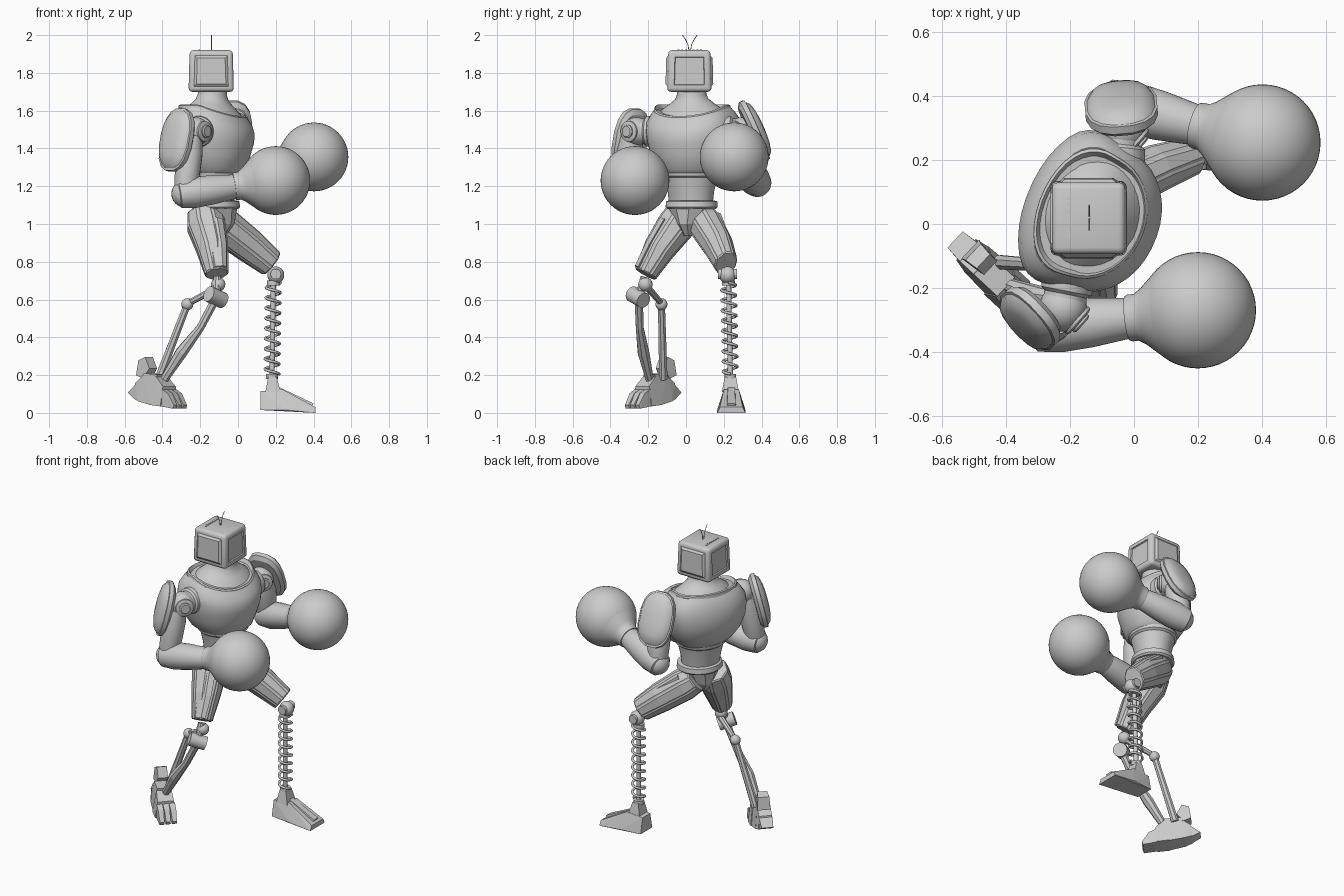
import bpy, bmesh, math
from mathutils import Vector, Matrix

if "Cube" in bpy.data.objects:
    bpy.data.objects.remove(bpy.data.objects["Cube"], do_unlink=True)

GREY = bpy.data.materials.new("plain grey")
GREY.use_nodes = True
GREY.diffuse_color = (0.6, 0.6, 0.6, 1)
GREY.node_tree.nodes["Principled BSDF"].inputs["Base Color"].default_value = (0.6, 0.6, 0.6, 1)


def finish(name, bm, smooth=True, matrix=None):
    if matrix:
        bm.transform(matrix)
    bmesh.ops.recalc_face_normals(bm, faces=bm.faces)
    mesh = bpy.data.meshes.new(name)
    bm.to_mesh(mesh)
    bm.free()
    mesh.materials.append(GREY)
    if smooth:
        mesh.shade_smooth()
        mesh.set_sharp_from_angle(angle=math.radians(35))
    ob = bpy.data.objects.new(name, mesh)
    bpy.context.collection.objects.link(ob)
    return ob


def superpoint(i, sides, power):
    a = 2 * math.pi * (i + 0.5) / sides
    c, s = math.cos(a), math.sin(a)
    return math.copysign(abs(c) ** (2 / power), c), math.copysign(abs(s) ** (2 / power), s)


def loft(name, rings, sides=32, power=2, smooth=True, panel=0):
    """Skin rings given as (centre, half-axis u, half-axis v); optionally raise one long panel per side."""
    bm = bmesh.new()
    loops = []
    for c, u, v in rings:
        pts = [superpoint(i, sides, power) for i in range(sides)]
        loops.append([bm.verts.new(c + u * p + v * q) for p, q in pts])
    strips = []
    for i in range(sides):
        j = (i + 1) % sides
        strips.append([bm.faces.new((a[i], a[j], b[j], b[i])) for a, b in zip(loops, loops[1:])])
    bm.faces.new(loops[0])
    bm.faces.new(loops[-1])
    if panel:
        bmesh.ops.recalc_face_normals(bm, faces=bm.faces)
        for strip in strips:
            bmesh.ops.inset_region(bm, faces=strip, thickness=0.008, depth=panel, use_even_offset=True)
    return finish(name, bm, smooth)


def limb(name, path, hint=(0, 0, 1), **kw):
    """Tapered limb through points (x, y, z, radius, other radius)."""
    pts = [Vector(p[:3]) for p in path]
    rings = []
    for i, p in enumerate(path):
        t = (pts[min(i + 1, len(pts) - 1)] - pts[max(i - 1, 0)]).normalized()
        u = Vector(hint).cross(t).normalized()
        rings.append((pts[i], u * p[3], t.cross(u) * p[-1]))
    return loft(name, rings, **kw)


def ball(name, c, r, seg=24):
    bm = bmesh.new()
    bmesh.ops.create_uvsphere(bm, u_segments=seg, v_segments=seg // 2, radius=r)
    return finish(name, bm, True, Matrix.Translation(c))


def slab(name, outline, y=0, matrix=None):
    """Convex solid from side outline points (x, z, half width)."""
    bm = bmesh.new()
    for x, z, w in outline:
        for s in (-1, 1):
            bm.verts.new((x, y + s * w, z))
    bmesh.ops.convex_hull(bm, input=bm.verts)
    return finish(name, bm, False, matrix)


def wire(name, pts, r):
    cu = bpy.data.curves.new(name, "CURVE")
    cu.dimensions = "3D"
    cu.bevel_depth, cu.bevel_resolution, cu.use_fill_caps = r, 2, True
    sp = cu.splines.new("POLY")
    sp.points.add(len(pts) - 1)
    for q, p in zip(sp.points, pts):
        q.co = (*p, 1)
        q.radius = 1
    cu.materials.append(GREY)
    ob = bpy.data.objects.new(name, cu)
    bpy.context.collection.objects.link(ob)


# Torso frame: forward and left directions of the turned body
FWD, LEFT, UP = Vector((0.92, -0.39, 0)), Vector((0.39, 0.92, 0)), Vector((0, 0, 1))


def body(name, sections, origin=(-0.135, 0.03), dip=0, flare=0, **kw):
    """Stack of ovals (height, forward shift, depth, width); dip lowers the front top, flare widens the back."""
    rings = [(Vector((*origin, z)) + FWD * f, FWD * d, LEFT * w) for z, f, d, w in sections]
    ob = loft(name, rings, **kw)
    for v in ob.data.vertices:
        rel = v.co - Vector((*origin, 0))
        f, side = rel.dot(FWD), rel.dot(LEFT)
        v.co += LEFT * side * flare * min(1, max(0, -f / 0.15))
        v.co.z -= dip * max(0, f) * min(1, max(0, (v.co.z - 1.45) / 0.15))


body("chest", [(1.27, 0.01, 0.14, 0.155), (1.29, 0.01, 0.16, 0.178), (1.36, 0, 0.193, 0.21),
               (1.43, 0, 0.213, 0.23), (1.50, 0, 0.213, 0.24), (1.555, 0, 0.2, 0.237),
               (1.595, 0, 0.18, 0.215), (1.615, 0, 0.165, 0.2)], origin=(-0.132, 0.025),
     dip=0.3, flare=0.24, sides=40, power=2.1)
body("collar", [(1.595, 0, 0.172, 0.205), (1.628, 0, 0.17, 0.2), (1.633, 0, 0.162, 0.192),
                (1.61, 0, 0.15, 0.18)], origin=(-0.132, 0.025), dip=0.38, flare=0.2, sides=40)
body("neck", [(1.57, 0, 0.165, 0.19), (1.61, 0, 0.145, 0.165), (1.64, 0, 0.11, 0.12), (1.665, 0, 0.087, 0.088),
              (1.69, 0, 0.078, 0.078), (1.72, 0, 0.076, 0.076)], dip=0.2)
body("abdomen", [(1.10, 0.01, 0.1, 0.118), (1.17, 0.01, 0.11, 0.125), (1.25, 0.01, 0.13, 0.143),
                 (1.31, 0.01, 0.14, 0.16)])
body("rib_band", [(1.245, 0.01, 0.13, 0.142), (1.255, 0.01, 0.142, 0.155), (1.275, 0.01, 0.145, 0.16)])
body("belt", [(1.08, 0, 0.12, 0.13), (1.09, 0, 0.13, 0.14), (1.12, 0, 0.125, 0.138),
              (1.125, 0, 0.11, 0.12)], origin=(-0.12, 0.03))
body("pelvis", [(0.94, 0, 0.06, 0.035), (1.0, 0, 0.105, 0.07), (1.09, 0, 0.118, 0.122)],
     origin=(-0.12, 0.025), sides=10, smooth=False)

# Head: bevelled box, screens front and back, raised panels on the flanks
bm = bmesh.new()
bmesh.ops.create_cube(bm, size=1, matrix=Matrix.Diagonal((0.24, 0.235, 0.22, 1)))
for v in bm.verts:
    if v.co.z > 0:
        v.co.x *= 0.95
        v.co.y *= 0.95
bmesh.ops.bevel(bm, geom=bm.edges[:], offset=0.02, segments=3, affect="EDGES", profile=0.5)
bm.normal_update()
for axis in (0, 1):
    panels = [f for f in bm.faces if abs(f.normal[axis]) > 0.95 and f.calc_area() > 0.02]
    if axis:
        bmesh.ops.inset_individual(bm, faces=panels, thickness=0.012, depth=0)
        bmesh.ops.inset_individual(bm, faces=panels, thickness=0.018, depth=0.01)
    else:
        bmesh.ops.inset_individual(bm, faces=panels, thickness=0.022, depth=0)
        bmesh.ops.inset_individual(bm, faces=panels, thickness=0.004, depth=-0.008)
finish("head", bm, True, Matrix.Translation((-0.142, 0.018, 1.81)))
for i in range(7):
    slab("head_vent", [(-0.21, 1.918, 0.005), (-0.2, 1.918, 0.005), (-0.21, 1.923, 0.005),
                       (-0.2, 1.923, 0.005)], -0.04 + i * 0.02)
for s in (-1, 1):
    wire("antenna", [(-0.14, 0.02 + s * (0.004 + 0.035 * t * t), 1.915 + 0.085 * t)
                     for t in (0, 0.4, 0.7, 1)], 0.002)

# Arms: joint, upper arm, elbow, forearm, cuff, glove and pad
ARMS = {
    "right": dict(shoulder=(-0.21, -0.2, 1.49), disc=(-0.222, -0.262, 1.49), elbow=(-0.28, -0.325, 1.16),
                  glove=(0.2, -0.27, 1.23), pad=(-0.325, -0.295, 1.445), normal=(-0.68, -0.62, 0.22)),
    "left": dict(shoulder=(-0.045, 0.23, 1.49), disc=(-0.038, 0.295, 1.49), elbow=(-0.055, 0.375, 1.22),
                 glove=(0.402, 0.255, 1.355), pad=(-0.04, 0.362, 1.495), normal=(-0.08, 0.9, 0.4)),
}
for side, a in ARMS.items():
    S, D, E, G, P, N = (Vector(a[k]) for k in ("shoulder", "disc", "elbow", "glove", "pad", "normal"))
    N.normalize()
    out = (D - S).normalized()
    limb(side + "_shoulder_socket", [(*(S - out * 0.04), 0.085), (*(S + out * 0.01), 0.08),
                                     (*(S + out * 0.02), 0.068), (*(D + out * 0.02), 0.068)])
    ball(side + "_shoulder_ball", D, 0.075)
    front = Vector((0.75, -0.66, 0))
    face = D + front * 0.055
    for r, d in ((0.055, 0.01), (0.035, 0.022)):
        limb(side + "_shoulder_disc", [(*face, r), (*(face + front * d), r), (*(face + front * (d + 0.005)), r * 0.8)])
    U = D + N * 0.03
    limb(side + "_upper_arm", [(*U.lerp(E, t), r) for t, r in
                               ((0.1, 0.06), (0.35, 0.07), (0.6, 0.068), (0.9, 0.062), (1, 0.055))], hint=FWD, sides=20)
    ball(side + "_elbow", E, 0.073)
    limb(side + "_forearm", [(*E.lerp(G, t), r) for t, r in
                             ((-0.08, 0.055), (-0.06, 0.072), (0.1, 0.083), (0.3, 0.078), (0.55, 0.064), (0.58, 0.06))], sides=24)
    limb(side + "_glove_cuff", [(*E.lerp(G, t), r) for t, r in
                                ((0.54, 0.07), (0.56, 0.074), (0.6, 0.074), (0.65, 0.09), (0.74, 0.13), (0.8, 0.15))])
    ball(side + "_glove", G, 0.182, 48)
    # Shoulder pad: domed shell with a stepped rim
    w = UP.cross(N).normalized()
    h = N.cross(w)
    loft(side + "_shoulder_pad", [(P + N * d, w * 0.115 * k, h * 0.172 * k) for d, k in
                                  ((-0.03, 0.85), (-0.012, 1), (0.013, 1), (0.015, 0.93), (0.034, 0.82), (0.046, 0.55),
                                   (0.051, 0.25))], sides=16, power=2.5)

# Left leg: panelled thigh, knee ball, spring shin and wedge foot
limb("left_thigh", [(-0.13, 0.085, 1.03, 0.08, 0.085), (-0.07, 0.11, 0.985, 0.085, 0.098),
                    (0.06, 0.17, 0.885, 0.075, 0.09), (0.178, 0.212, 0.79, 0.058, 0.073)], sides=8, smooth=False, panel=0.006)
limb("left_thigh_plate", [(-0.06, 0.14, 1.045, 0.05, 0.03), (0.06, 0.18, 0.95, 0.045, 0.03),
                          (0.16, 0.21, 0.862, 0.035, 0.02)], sides=6, smooth=False)
ball("left_knee", (0.2, 0.22, 0.73), 0.045)
limb("left_knee_pin", [(0.2, 0.17, 0.735, 0.028), (0.2, 0.27, 0.735, 0.028)], sides=16)
limb("left_spring_cap", [(0.187, 0.225, 0.70, 0.035), (0.187, 0.225, 0.675, 0.035)], hint=(0, 1, 0), sides=16)
limb("left_shin_rod", [(0.187, 0.225, 0.71, 0.014), (0.18, 0.235, 0.18, 0.014)], hint=(0, 1, 0), sides=12)
TURNS, STEP = 9, 18
wire("left_spring", [(0.187 - 0.007 * t + 0.038 * math.cos(a), 0.225 + 0.01 * t + 0.038 * math.sin(a), 0.69 - 0.485 * t)
                     for t, a in ((i / (TURNS * STEP), 2 * math.pi * i / STEP) for i in range(TURNS * STEP + 1))], 0.0075)
slab("left_ankle", [(0.145, 0.11, 0.045), (0.225, 0.11, 0.045), (0.16, 0.19, 0.03), (0.205, 0.19, 0.03)], 0.235)
limb("left_ankle_ring", [(0.18, 0.235, 0.18, 0.032), (0.18, 0.235, 0.205, 0.032)], hint=(0, 1, 0), sides=12)
slab("left_foot", [(0.12, 0.015, 0.06), (0.12, 0.115, 0.04), (0.235, 0.125, 0.04), (0.26, 0.015, 0.075),
                   (0.41, 0.0, 0.075), (0.41, 0.03, 0.06)], 0.24)
slab("left_foot_ridge", [(0.22, 0.12, 0.022), (0.22, 0.135, 0.018), (0.4, 0.05, 0.022), (0.39, 0.03, 0.025)], 0.24)

# Right leg: panelled thigh, hinged knee and twin rod shin
limb("right_thigh", [(-0.18, -0.015, 1.06, 0.09), (-0.168, -0.055, 0.99, 0.102), (-0.135, -0.14, 0.87, 0.085),
                     (-0.112, -0.215, 0.735, 0.06)], hint=(1, 0, 0), sides=8, smooth=False, panel=0.006)
limb("right_thigh_plate", [(-0.14, -0.12, 1.02, 0.025, 0.06), (-0.115, -0.195, 0.89, 0.025, 0.055),
                           (-0.1, -0.255, 0.77, 0.02, 0.04)], hint=(1, 0, 0), sides=6, smooth=False)
ball("right_knee_ball", (-0.105, -0.215, 0.68), 0.038)
limb("right_knee_hinge", [(-0.155, -0.285, 0.63, 0.043), (-0.08, -0.225, 0.595, 0.043)], sides=16)
limb("right_knee_post", [(-0.11, -0.22, 0.72, 0.022), (-0.115, -0.25, 0.61, 0.022)], hint=(1, 0, 0), sides=10)
limb("right_knee_link", [(-0.11, -0.2, 0.66, 0.02), (-0.265, -0.13, 0.58, 0.016)], sides=8)
ball("right_link_ball", (-0.268, -0.13, 0.575), 0.032, 16)
limb("right_front_rod", [(-0.12, -0.25, 0.6, 0.024), (-0.2, -0.245, 0.45, 0.022), (-0.3, -0.225, 0.32, 0.033),
                         (-0.395, -0.19, 0.17, 0.022)], hint=(1, 0, 0), sides=8, smooth=False)
limb("right_back_rod", [(-0.268, -0.13, 0.575, 0.02), (-0.42, -0.12, 0.18, 0.024)], hint=(1, 0, 0), sides=8)

# Right foot: segmented, toes down, built lengthwise then turned into place
FOOT = (Matrix.Translation((-0.437, -0.163, 0.08)) @ Matrix.Rotation(math.radians(-43), 4, "Z")
        @ Matrix.Rotation(math.radians(9), 4, "Y"))
slab("right_foot_heel", [(-0.12, -0.02, 0.045), (-0.07, -0.03, 0.055), (-0.12, 0.06, 0.04), (-0.06, 0.12, 0.04)], 0, FOOT)
slab("right_foot_spur", [(-0.17, 0.0, 0.035), (-0.12, -0.02, 0.04), (-0.12, 0.05, 0.04)], 0, FOOT)
slab("right_foot_fin", [(-0.13, 0.1, 0.04), (-0.08, 0.09, 0.035), (-0.13, 0.18, 0.035), (-0.09, 0.205, 0.03),
                        (-0.05, 0.15, 0.03)], 0.01, FOOT)
slab("right_foot_arch", [(-0.075, -0.03, 0.055), (0.03, -0.035, 0.06), (-0.07, 0.12, 0.04), (0.03, 0.13, 0.04)], 0, FOOT)
slab("right_foot_ball", [(0.02, -0.035, 0.064), (0.1, -0.03, 0.064), (0.025, 0.12, 0.045), (0.09, 0.075, 0.05)], 0, FOOT)
for i in (-1, 0, 1):
    slab("right_toe", [(0.09, -0.03, 0.019), (0.09, 0.06, 0.018), (0.135, 0.045, 0.017), (0.185, -0.01, 0.013),
                       (0.18, -0.03, 0.015)], i * 0.038, FOOT)
